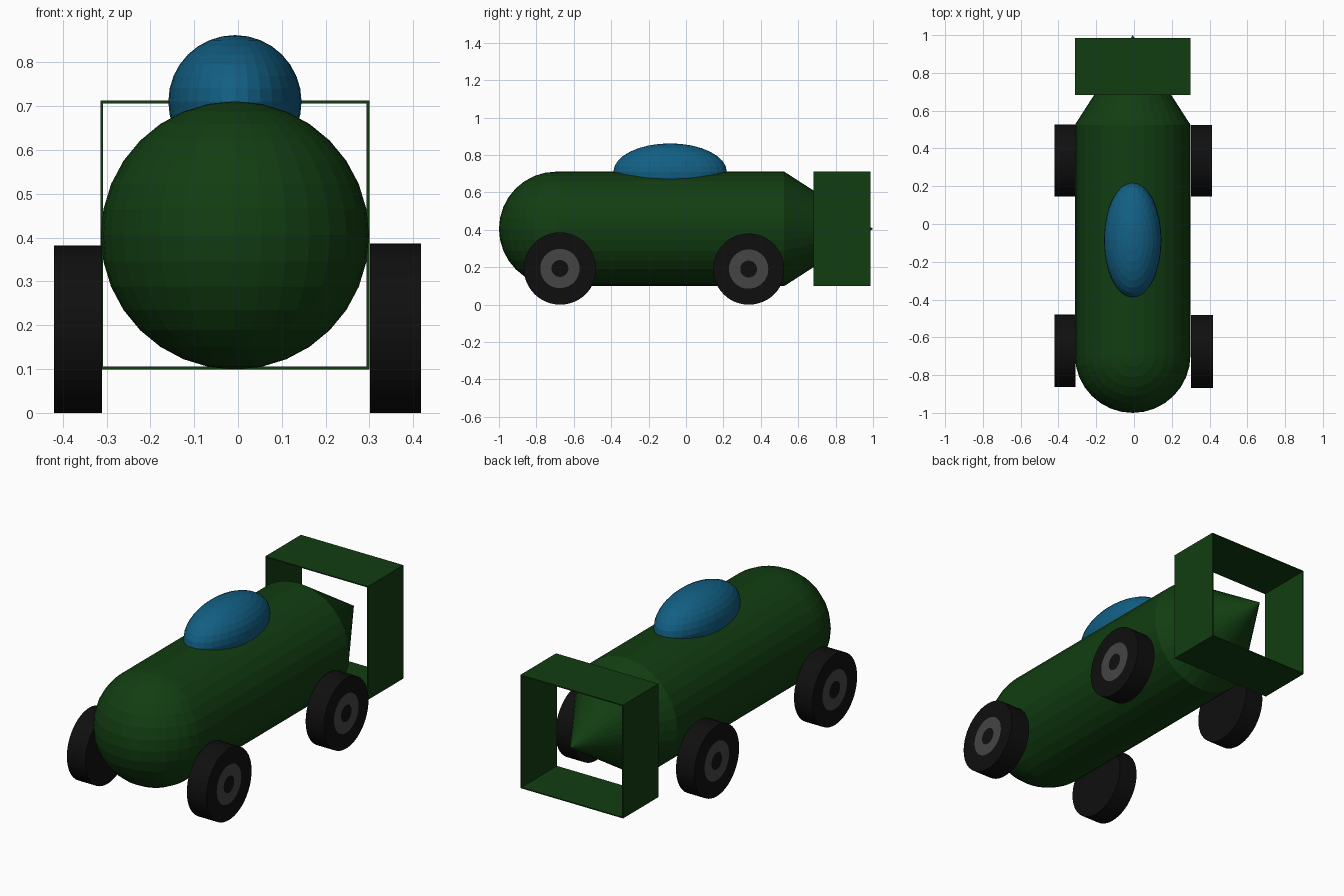
import bpy, bmesh, math
from mathutils import Matrix

if "Cube" in bpy.data.objects:
    bpy.data.objects.remove(bpy.data.objects["Cube"])

CX, CZ, R = -0.007, 0.405, 0.306   # body axis and radius


def material(name, rgb):
    m = bpy.data.materials.new(name)
    m.diffuse_color = (*rgb, 1)
    m.use_nodes = True
    m.node_tree.nodes["Principled BSDF"].inputs["Base Color"].default_value = m.diffuse_color
    return m


green = material("dark green", (0.0058, 0.047, 0.0058))
blue = material("canopy blue", (0.006, 0.115, 0.23))
black = material("tyre black", (0.0048, 0.0048, 0.0048))
grey = material("hub grey", (0.058, 0.058, 0.058))


def finish(bm, name, *mats):
    me = bpy.data.meshes.new(name)
    bm.to_mesh(me)
    bm.free()
    for m in mats:
        me.materials.append(m)
    ob = bpy.data.objects.new(name, me)
    bpy.context.collection.objects.link(ob)
    return ob


def tube(name, y0, y1, r0, r1):
    """Open round section running along y."""
    bm = bmesh.new()
    bmesh.ops.create_cone(bm, segments=32, radius1=r0, radius2=r1, depth=y1 - y0,
                          matrix=Matrix.Translation((CX, (y0 + y1) / 2, CZ))
                          @ Matrix.Rotation(-math.pi / 2, 4, 'X'))
    finish(bm, name, green)


# Fuselage: round nose, straight hull, pointed tail
bm = bmesh.new()
bmesh.ops.create_uvsphere(bm, u_segments=32, v_segments=16, radius=R)
bmesh.ops.delete(bm, geom=[v for v in bm.verts if v.co.y > 1e-4], context='VERTS')
bmesh.ops.translate(bm, verts=bm.verts, vec=(CX, -0.694, CZ))
finish(bm, "nose", green)
tube("hull", -0.694, 0.525, R, R)
tube("tail_cone", 0.525, 1.0, R, 0.0)

# Canopy
bm = bmesh.new()
bmesh.ops.create_uvsphere(bm, u_segments=32, v_segments=16, radius=1,
                          matrix=Matrix.Translation((CX, -0.085, 0.71))
                          @ Matrix.Diagonal((0.152, 0.303, 0.152, 1)))
finish(bm, "canopy", blue)

# Square tail frame: four thin plates
T, H = 0.006, 0.3065
for name, dx, dz in (("frame_left", -1, 0), ("frame_right", 1, 0),
                     ("frame_top", 0, 1), ("frame_bottom", 0, -1)):
    off = H - T / 2
    size = (T if dx else 2 * H, 0.303, T if dz else 2 * (H - T))
    bm = bmesh.new()
    bmesh.ops.create_cube(bm, size=1,
                          matrix=Matrix.Translation((CX + dx * off, 0.834, CZ + 0.001 + dz * off))
                          @ Matrix.Diagonal((*size, 1)))
    finish(bm, name, green)


# Wheels: tyre with inset hub rings on the outer face
def wheel(name, side, x_in, x_out, y, r):
    bm = bmesh.new()
    n = 48

    def ring(x, rad):
        return [bm.verts.new((side * x, y + rad * math.cos(2 * math.pi * i / n),
                              r + rad * math.sin(2 * math.pi * i / n))) for i in range(n)]

    rings = [ring(x_in, r), ring(x_out, r), ring(x_out, 0.105), ring(x_out, 0.045)]
    bm.faces.new(rings[0])
    bm.faces.new(rings[-1])
    for k, (a, b) in enumerate(zip(rings, rings[1:])):
        for i in range(n):
            j = (i + 1) % n
            f = bm.faces.new((a[i], a[j], b[j], b[i]))
            f.material_index = 1 if k == 2 else 0
    bmesh.ops.recalc_face_normals(bm, faces=bm.faces)
    finish(bm, name, black, grey)


wheel("front_right_wheel", 1, 0.301, 0.418, -0.674, 0.193)
wheel("rear_right_wheel", 1, 0.303, 0.413, 0.335, 0.19)
wheel("front_left_wheel", -1, 0.31, 0.42, -0.671, 0.191)
wheel("rear_left_wheel", -1, 0.31, 0.42, 0.337, 0.191)
